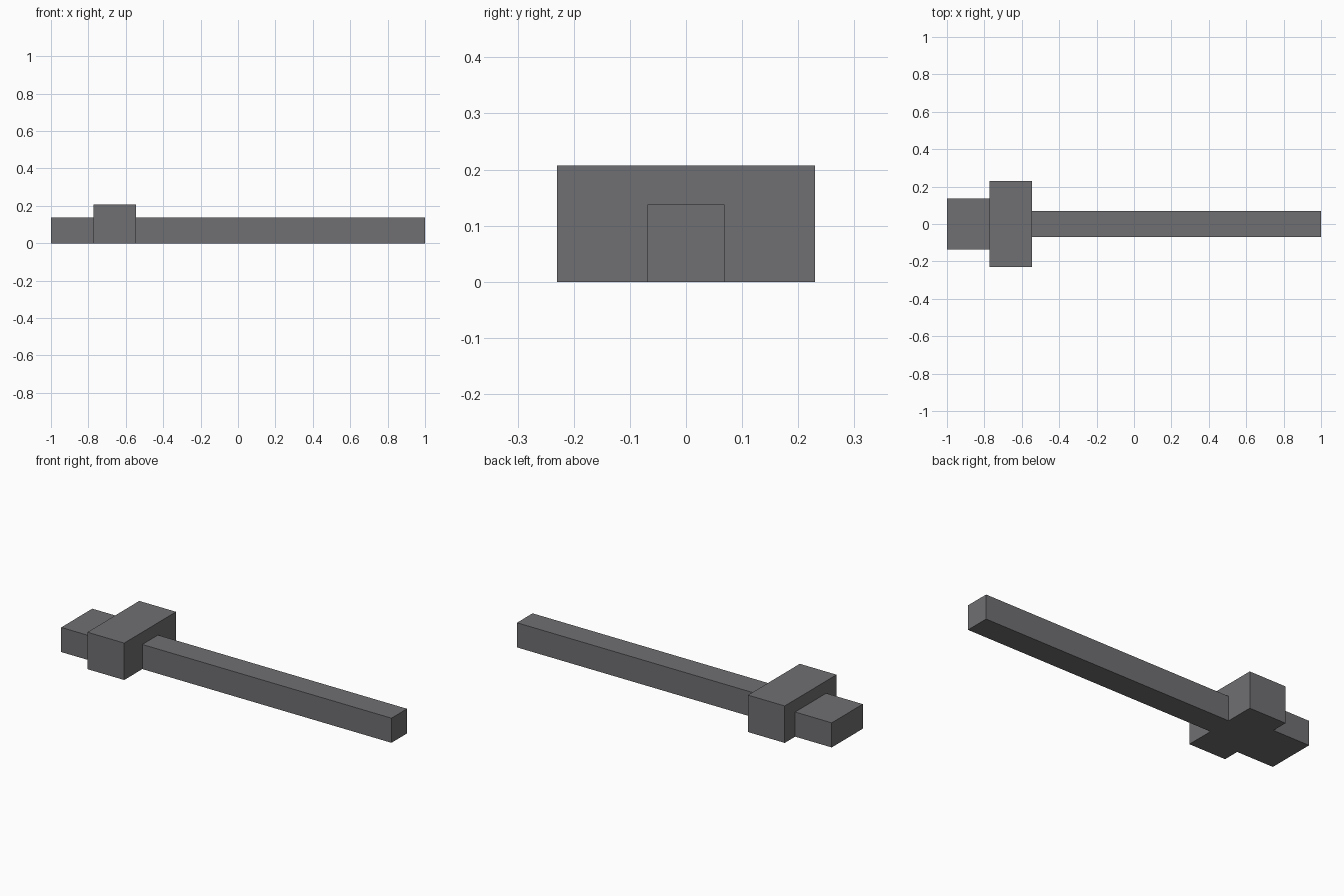
import bpy

cube = bpy.data.objects.get("Cube")
if cube:
    bpy.data.objects.remove(cube, do_unlink=True)

# Single dark grey finish
grey = bpy.data.materials.new("dark_grey")
grey.use_nodes = True
colour = (0.16, 0.16, 0.17, 1)
grey.diffuse_color = colour
grey.node_tree.nodes["Principled BSDF"].inputs["Base Color"].default_value = colour


def block(name, x0, x1, width, height):
    """Box resting on the ground, centred on y = 0."""
    bpy.ops.mesh.primitive_cube_add(size=1, location=((x0 + x1) / 2, 0, height / 2))
    obj = bpy.context.object
    obj.name = name
    obj.scale = (x1 - x0, width, height)
    bpy.ops.object.transform_apply(location=False, rotation=False, scale=True)
    obj.data.materials.append(grey)
    return obj


# Short end piece, wide raised collar and long slim shaft
block("end_block", -1, -0.773, 0.275, 0.138)
block("collar", -0.773, -0.545, 0.459, 0.207)
block("shaft", -0.545, 1, 0.138, 0.138)
